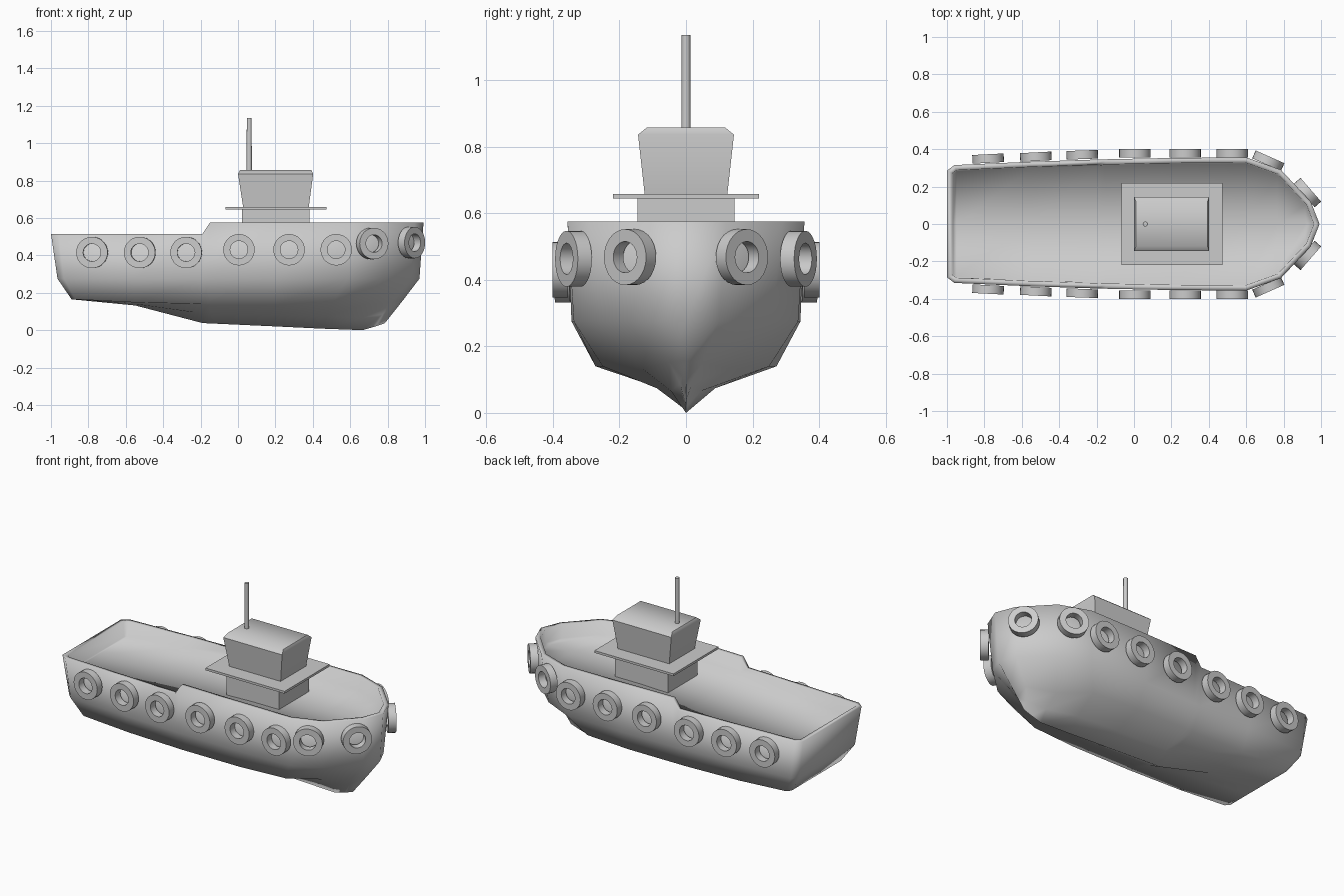
import bpy, bmesh, math
from mathutils import Vector, Matrix

if "Cube" in bpy.data.objects:
    bpy.data.objects.remove(bpy.data.objects["Cube"])


def finish(name, bm, angle=30):
    bmesh.ops.remove_doubles(bm, verts=bm.verts, dist=0.0005)
    bmesh.ops.dissolve_degenerate(bm, dist=0.0005, edges=bm.edges)
    bmesh.ops.recalc_face_normals(bm, faces=bm.faces)
    me = bpy.data.meshes.new(name)
    bm.to_mesh(me)
    bm.free()
    ob = bpy.data.objects.new(name, me)
    bpy.context.collection.objects.link(ob)
    bpy.ops.object.select_all(action='DESELECT')
    ob.select_set(True)
    bpy.context.view_layer.objects.active = ob
    bpy.ops.object.shade_smooth_by_angle(angle=math.radians(angle))
    return ob


def loft(name, rings, cap_start=True, cap_end=True, wrap=False, angle=30):
    """Bridge closed rings of points one after another."""
    bm = bmesh.new()
    vs = [[bm.verts.new(p) for p in r] for r in rings]
    n = len(vs[0])
    pairs = list(zip(vs, vs[1:])) + ([(vs[-1], vs[0])] if wrap else [])
    for a, b in pairs:
        for i in range(n):
            j = (i + 1) % n
            bm.faces.new((a[i], a[j], b[j], b[i]))
    if cap_start:
        bm.faces.new(vs[0])
    if cap_end:
        bm.faces.new(vs[-1])
    return finish(name, bm, angle)


def boxy(name, levels):
    """Stack of rectangles: (x0, x1, half depth, z)."""
    return loft(name, [[(a, -h, z), (b, -h, z), (b, h, z), (a, h, z)]
                       for a, b, h, z in levels], angle=40)


def inset(ring, d, height=None):
    """Move a counter-clockwise ring inwards in plan."""
    out, n = [], len(ring)
    for i in range(n):
        p = Vector(ring[i])
        a = (p - Vector(ring[i - 1])).to_2d().normalized()
        b = (Vector(ring[(i + 1) % n]) - p).to_2d().normalized()
        na, nb = Vector((-a.y, a.x)), Vector((-b.y, b.x))
        m = (na + nb) / (1 + na.dot(nb)) * d
        out.append((p.x + m.x, p.y + m.y, height(p.x) if height else p.z))
    return out


# hull stations: rail x,y | knuckle x,y | chine x,y,z | keel x,z
stations = [
    (-1.0, .285, -.965, .27, -.89, .24, .165, -.89, .165),
    (-.96, .315, -.93, .305, -.87, .265, .165, -.87, .163),
    (-.55, .333, -.55, .323, -.55, .27, .148, -.55, .132),
    (-.19, .345, -.19, .337, -.19, .272, .14, -.19, .038),
    (-.15, .346, -.15, .338, -.15, .272, .14, -.15, .036),
    (.2, .353, .2, .344, .2, .272, .14, .2, .02),
    (.6, .356, .585, .337, .5, .25, .14, .45, .008),
    (.785, .29, .76, .255, .665, .13, .132, .665, 0),
    (.945, .12, .925, .1, .815, .05, .152, .735, .02),
    (.992, 0, .97, 0, .88, 0, .157, .785, .037),
]


def around(half):
    return half + [(x, -y, z) for x, y, z in reversed(half[:-1])]


rail, knuckle, chine, garboard, keel = [], [], [], [], []
for xr, yr, xk, yk, xc, yc, zc, xb, zb in stations:
    rail.append((xr, -yr, .575 if xr > -.17 else .515))
    knuckle.append((xk, -yk, .275))
    chine.append((xc, -yc, zc))
    garboard.append(((xc + xb) / 2, -.35 * yc, (zc + zb) / 2))
    keel.append((xb, 0, zb))
top = around(rail)
inner = inset(top, .028)
slope = inset(top, .034, lambda x: .493 + .07 * min(0, x))
bm_rings = [around(r) for r in (keel, garboard, chine, knuckle)] + [top, inner, slope]
# deck closes across the boat in strips from port to starboard
n = len(slope)
middle = [((slope[i][0] + slope[n - 1 - i][0]) / 2, 0, slope[i][2]) for i in range(n)]
loft("hull", bm_rings + [middle], cap_start=False, cap_end=False, angle=100)

# deckhouse, platform and wheelhouse
boxy("deckhouse", [(.022, .382, .145, .48), (.022, .382, .145, .65)])
boxy("platform", [(-.068, .472, .22, .644), (-.068, .472, .22, .658)])
boxy("wheelhouse", [(.028, .378, .124, .655), (0, .402, .144, .836), (.012, .392, .118, .857)])

# mast
bm = bmesh.new()
bmesh.ops.create_cone(bm, cap_ends=True, segments=16, radius1=.014, radius2=.013,
                      depth=.29, matrix=Matrix.Translation((.06, 0, .99)))
finish("mast", bm)

# tyre fenders: x, y, z, turn in degrees
tyres = [(-.78, .350, .415, 3), (-.525, .360, .415, 3), (-.277, .370, .415, 2),
         (.005, .378, .43, 0), (.273, .378, .43, 0), (.525, .378, .43, 0),
         (.718, .338, .463, -24), (.928, .168, .468, -49)]
profile = [(.047, -.023), (.084, -.023), (.084, .023), (.047, .023)]
for i, (x, y, z, turn) in enumerate(tyres):
    for side, s in (("left", 1), ("right", -1)):
        ang = [2 * math.pi * k / 28 for k in range(28)]
        rings = [[(r * math.cos(a), h, r * math.sin(a)) for a in ang] for r, h in profile]
        ob = loft(f"tyre_{side}_{i + 1}", rings, False, False, True)
        ob.location = (x, s * y, z)
        ob.rotation_euler.z = math.radians(s * turn)
